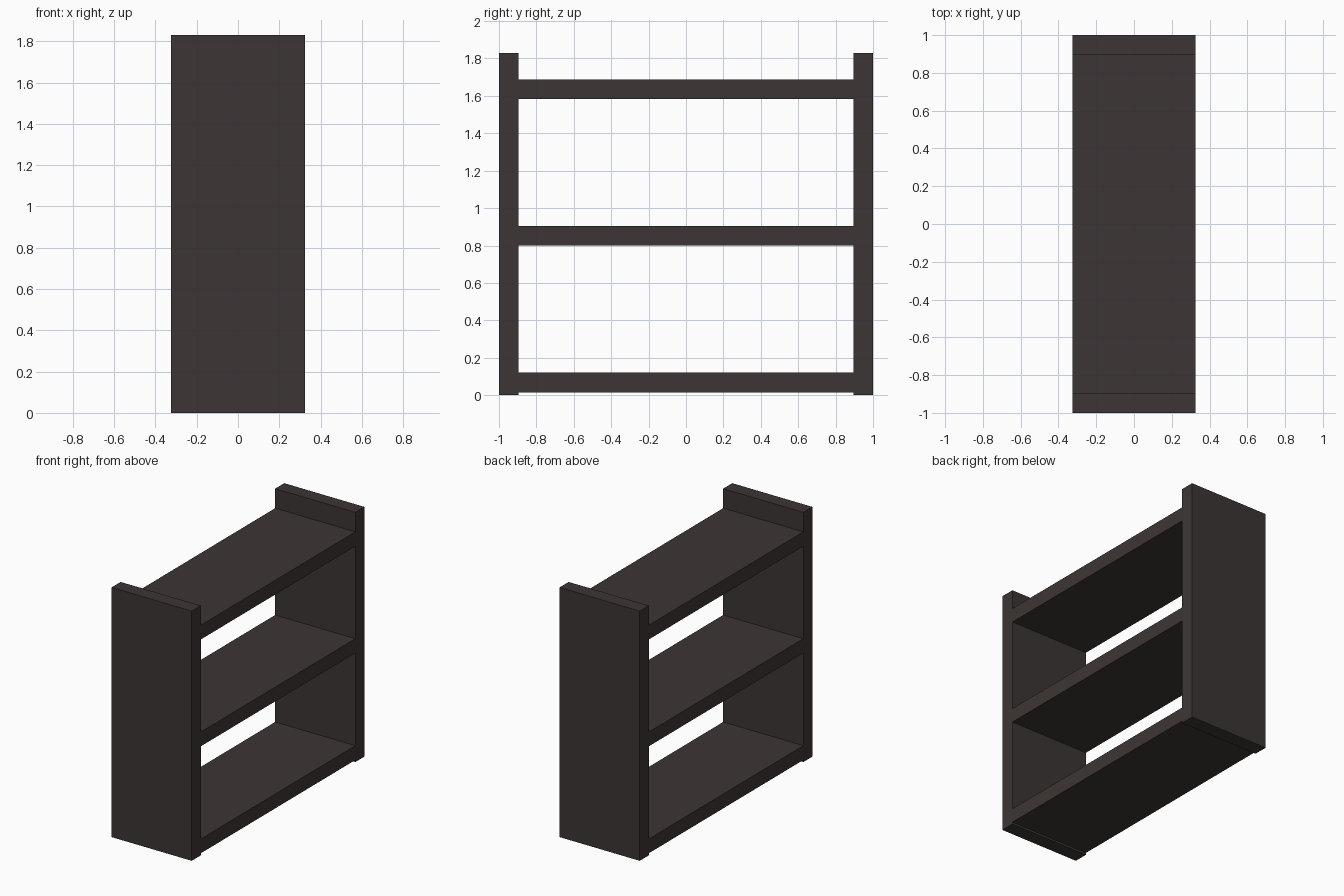
import bpy

if "Cube" in bpy.data.objects:
    bpy.data.objects.remove(bpy.data.objects["Cube"])

# Single dark stained wood colour
wood = bpy.data.materials.new("dark_wood")
wood.diffuse_color = (0.046, 0.036, 0.035, 1)
wood.use_nodes = True
wood.node_tree.nodes["Principled BSDF"].inputs["Base Color"].default_value = wood.diffuse_color

DEPTH, HEIGHT, LENGTH, BOARD = 0.65, 1.83, 2.0, 0.105


def board(name, size, centre):
    """Add a box-shaped board with applied dimensions."""
    bpy.ops.mesh.primitive_cube_add(size=1, location=centre)
    ob = bpy.context.object
    ob.name = name
    ob.scale = size
    bpy.ops.object.transform_apply(location=False, rotation=False, scale=True)
    ob.data.materials.append(wood)
    return ob


# Upright end panels
for name, side in (("front_end_panel", -1), ("back_end_panel", 1)):
    board(name, (DEPTH, BOARD, HEIGHT), (0, side * (LENGTH - BOARD) / 2, HEIGHT / 2))

# Three shelves spanning between the end panels
for name, bottom in (("bottom_shelf", 0.015), ("middle_shelf", 0.799), ("top_shelf", 1.582)):
    board(name, (DEPTH, LENGTH - 2 * BOARD, BOARD), (0, 0, bottom + BOARD / 2))
